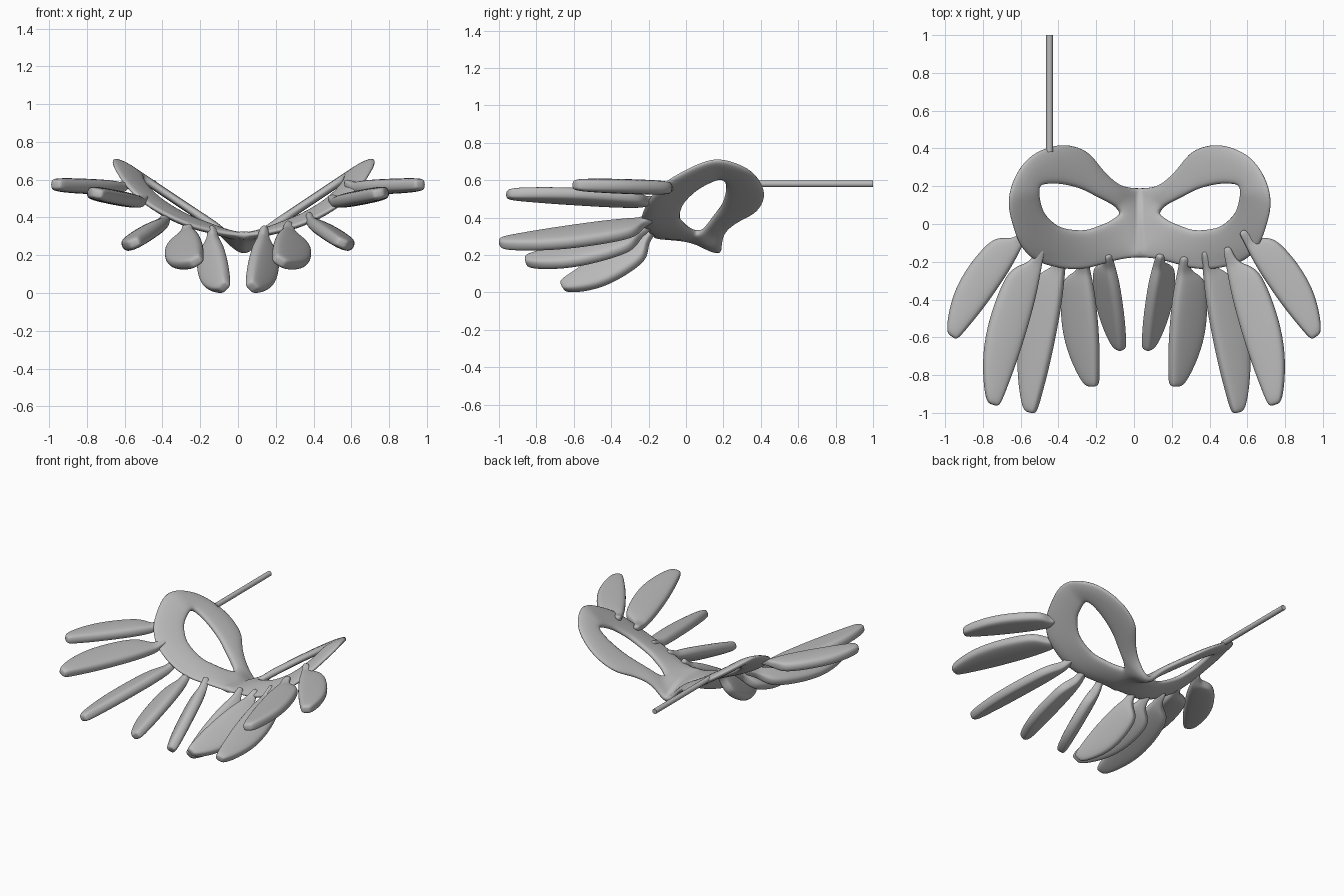
import bpy
import bmesh
import math
from mathutils import Vector

cube = bpy.data.objects.get("Cube")
if cube:
    bpy.data.objects.remove(cube, do_unlink=True)

grey = bpy.data.materials.new("plain_grey")
grey.use_nodes = True
grey.diffuse_color = (0.5, 0.5, 0.5, 1)
grey.node_tree.nodes["Principled BSDF"].inputs["Base Color"].default_value = (0.5, 0.5, 0.5, 1)


def make_object(name, bm):
    """Turn a bmesh into a smooth grey object."""
    bmesh.ops.recalc_face_normals(bm, faces=bm.faces)
    mesh = bpy.data.meshes.new(name)
    bm.to_mesh(mesh)
    bm.free()
    mesh.materials.append(grey)
    mesh.shade_smooth()
    obj = bpy.data.objects.new(name, mesh)
    bpy.context.collection.objects.link(obj)
    return obj


def add_subsurf(obj, levels):
    mod = obj.modifiers.new("Smooth", 'SUBSURF')
    mod.levels = mod.render_levels = levels


def smoothstep(low, high, value):
    t = min(max((value - low) / (high - low), 0), 1)
    return t * t * (3 - 2 * t)


def closed_curve(points, steps):
    """Catmull-Rom samples of a closed outline, mirrored where it meets the centre line."""
    result = []
    count = len(points)
    for i in range(count):
        a, b, c, d = (Vector(points[(i + k) % count]) for k in (-1, 0, 1, 2))
        if b.x == 0 and c.x > 0:
            a = Vector((-c.x, c.y))
        if c.x == 0 and b.x > 0:
            d = Vector((-b.x, b.y))
        for j in range(steps):
            t = j / steps
            p = b + 0.5 * t * (c - a + t * (2*a - 5*b + 4*c - d + t * (3*b - a - 3*c + d)))
            p.x = 0 if b.x == c.x == 0 else max(p.x, 0)
            result.append(p)
    return result


# Half mask: outer edge and eye opening, point for point around the eye
outer_edge = [(0, .19), (.1, .205), (.19, .28), (.28, .385), (.42, .42), (.57, .365),
              (.66, .25), (.695, .11), (.665, -.03), (.62, -.13), (.54, -.2), (.4, -.237),
              (.28, -.235), (.17, -.205), (.08, -.184), (0, -.178), (0, 0)]
eye_edge = [(.13, .09), (.17, .115), (.23, .145), (.31, .185), (.41, .21), (.49, .212),
            (.53, .195), (.53, .14), (.51, .07), (.47, .02), (.42, -.015), (.35, -.03),
            (.28, -.03), (.22, -.01), (.17, .01), (.13, .035), (.105, .06)]


def mask_height(x, y):
    """Winged sheet: steep at the back, shallower in front, dipped at the nose."""
    back = .25 + .67 * math.sqrt(x * x + .0016)
    front = .31 + .62 * x * x
    t = min(max((y + .2) / .37, 0), 1)
    dip = .055 * math.exp(-(x / .08) ** 2) * smoothstep(.02, .17, y)
    return front + (back - front) * t - dip


# Relative thickness of the sheet from the outer edge to the eye
ring_thickness = [.4, .75, .95, 1, 1, .9, .65]
outer, inner = closed_curve(outer_edge, 3), closed_curve(eye_edge, 3)
bm = bmesh.new()
rings = []
for r in range(len(ring_thickness)):
    ring = []
    for o, i in zip(outer, inner):
        p = o.lerp(i, r / (len(ring_thickness) - 1))
        ring.append(bm.verts.new((p.x, p.y, mask_height(p.x, p.y))))
    rings.append(ring)
for a, b in zip(rings, rings[1:]):
    for k in range(len(a)):
        n = (k + 1) % len(a)
        bm.faces.new((a[k], a[n], b[n], b[k]))
mask = make_object("mask", bm)
mask.location.x = .03
group = mask.vertex_groups.new(name="thickness")
for v in mask.data.vertices:
    ring = v.index // len(outer)
    group.add([v.index], 1 if v.co.x < .01 else ring_thickness[ring], 'REPLACE')
mirror = mask.modifiers.new("Mirror", 'MIRROR')
mirror.merge_threshold = .002
solid = mask.modifiers.new("Thickness", 'SOLIDIFY')
solid.thickness = .046
solid.offset = 0
solid.vertex_group = "thickness"
add_subsurf(mask, 1)

# Feather outline: position along the length, outer reach, inner reach, half thickness
feather_stations = [(0, .02, -.02, .02), (.06, .024, -.024, .024), (.12, .04, -.03, .028),
                    (.17, .115, -.036, .036), (.3, .14, -.048, .041), (.52, .15, -.052, .041),
                    (.72, .132, -.048, .04), (.9, .082, -.036, .036), (.985, .045, -.028, .031),
                    (1, .025, -.015, .015)]


def feather(name, base, tip, roll, width, side):
    """Loft flat rounded sections from the hooked stem to the tip, rolled about the length."""
    base, tip = Vector(base), Vector(tip)
    axis = (tip - base).normalized()
    up = Vector((math.sin(-roll), 0, math.cos(roll)))
    across = up.cross(axis).normalized()
    if across.x < 0:
        across.negate()
    up = axis.cross(across)
    bm = bmesh.new()
    loops = []
    for s, out, inn, thick in feather_stations:
        centre = base.lerp(tip, s) + across * (out + inn) / 2 * width
        centre.z += .03 * (1 - smoothstep(0, .13, s))
        loop = []
        for k in range(12):
            a = math.tau * k / 12
            c, d = math.cos(a), math.sin(a)
            c = math.copysign(abs(c) ** .6, c) * (out - inn) / 2 * width
            d = math.copysign(abs(d) ** .6, d) * thick
            p = centre + across * c + up * d
            loop.append(bm.verts.new((p.x * side, p.y, p.z)))
        loops.append(loop)
    for a, b in zip(loops, loops[1:]):
        for k in range(12):
            n = (k + 1) % 12
            bm.faces.new((a[k], a[n], b[n], b[k]))
    bm.faces.new(loops[0])
    bm.faces.new(loops[-1])
    add_subsurf(make_object(name, bm), 2)


# Five feathers fan out on each side, from the cheek to the middle
feathers = [((.57, -.035, .555), (.96, -.6, .575), 0, 1.0),
            ((.49, -.12, .475), (.74, -.96, .525), 10, 1.08),
            ((.375, -.14, .385), (.545, -1.0, .265), -24, 1.05),
            ((.27, -.17, .34), (.215, -.86, .17), -32, 1.12),
            ((.14, -.16, .32), (.07, -.665, .035), -48, 1.0)]
for side, label in ((1, "left"), (-1, "right")):
    for i, (base, tip, roll, width) in enumerate(feathers, 1):
        feather(f"{label}_feather_{i}", base, tip, math.radians(roll), width, side)

# Holding stick behind the right lobe
bm = bmesh.new()
bmesh.ops.create_cone(bm, cap_ends=True, segments=24, radius1=.018, radius2=.018, depth=.62)
stick = make_object("stick", bm)
stick.rotation_euler.x = math.pi / 2
stick.location = (-.447, .69, .58)
stick.select_set(True)
bpy.context.view_layer.objects.active = stick
bpy.ops.object.shade_smooth_by_angle(angle=math.radians(40))
